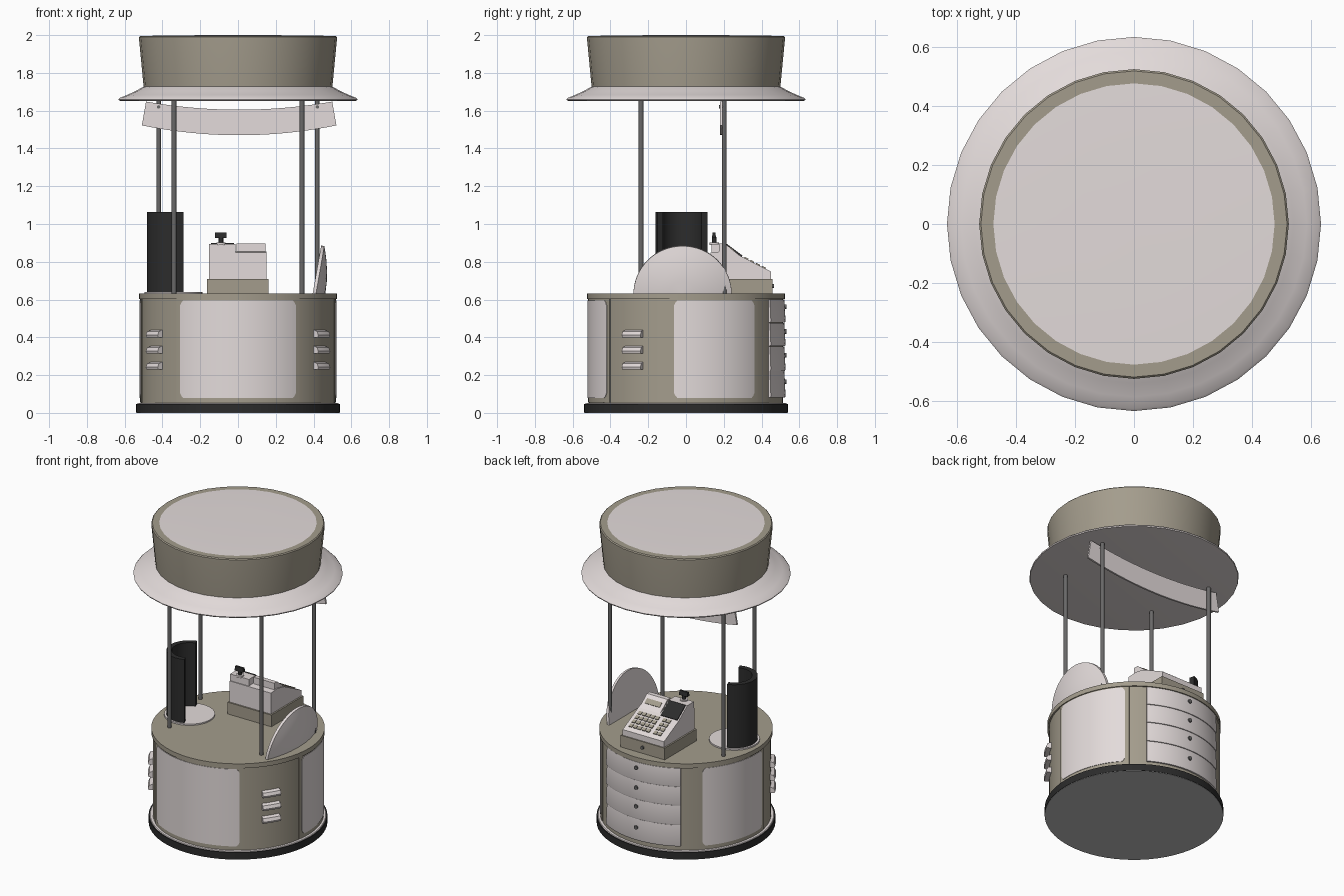
import bpy, bmesh, math
from mathutils import Vector, Matrix

if "Cube" in bpy.data.objects:
    bpy.data.objects.remove(bpy.data.objects["Cube"])

def mat(name, r, g, b):
    m = bpy.data.materials.new(name)
    m.diffuse_color = (r, g, b, 1)
    m.use_nodes = True
    m.node_tree.nodes["Principled BSDF"].inputs["Base Color"].default_value = m.diffuse_color
    return m

LIGHT = mat("pale_grey", 0.77, 0.71, 0.705)
TAN = mat("warm_taupe", 0.37, 0.335, 0.265)
BLACK = mat("black", 0.025, 0.025, 0.025)
STEEL = mat("steel_grey", 0.14, 0.138, 0.138)
UNDER = mat("underside_grey", 0.52, 0.52, 0.52)

def make(name, verts, faces, m, angle=35):
    me = bpy.data.meshes.new(name)
    me.from_pydata([tuple(v) for v in verts], [], faces)
    bm = bmesh.new()
    bm.from_mesh(me)
    bmesh.ops.recalc_face_normals(bm, faces=bm.faces)
    bm.to_mesh(me)
    bm.free()
    me.materials.append(m)
    for p in me.polygons:
        p.use_smooth = True
    me.set_sharp_from_angle(angle=math.radians(angle))
    ob = bpy.data.objects.new(name, me)
    bpy.context.scene.collection.objects.link(ob)
    return ob

def lathe(name, profile, m, segs=64, centre=(0, 0)):
    """Solid of revolution from (radius, z) points, capped at both ends."""
    verts, faces, n = [], [], len(profile)
    for i in range(segs):
        a = 2 * math.pi * i / segs
        verts += [(centre[0] + r * math.cos(a), centre[1] + r * math.sin(a), z) for r, z in profile]
    for i in range(segs):
        j = (i + 1) % segs
        faces += [(i*n + k, j*n + k, j*n + k + 1, i*n + k + 1) for k in range(n - 1)]
    faces += [[i*n for i in range(segs)], [i*n + n - 1 for i in range(segs)]]
    return make(name, verts, faces, m)

def sweep(name, sections, m, angle=35):
    """Skin a list of equal closed sections and cap the ends."""
    n = len(sections[0])
    verts = [v for s in sections for v in s]
    faces = [(i*n + k, i*n + (k+1) % n, (i+1)*n + (k+1) % n, (i+1)*n + k)
             for i in range(len(sections) - 1) for k in range(n)]
    last = (len(sections) - 1) * n
    faces += [list(range(n)), [last + k for k in range(n)]]
    return make(name, verts, faces, m, angle)

def arc_block(name, a0, a1, profile, m, steps=14, centre=(0, 0), chamfer=0):
    """Sweep an (r, z) section round an arc in degrees; chamfer trims the corners."""
    angs = [a0 + (a1 - a0) * i / steps for i in range(steps + 1)]
    if chamfer:
        angs = [a0, a0 + 1, a0 + 2.2] + angs[1:-1] + [a1 - 2.2, a1 - 1, a1]
    mid = sum(z for r, z in profile) / len(profile)
    secs = []
    for i, a in enumerate(angs):
        e = min(i, len(angs) - 1 - i)
        c = chamfer * (1, 0.35, 0)[min(e, 2)]
        t = math.radians(a)
        secs.append([(centre[0] + r * math.cos(t), centre[1] + r * math.sin(t),
                      z - math.copysign(c, z - mid)) for r, z in profile])
    return sweep(name, secs, m)

def box(name, x0, x1, y0, y1, z0, z1, m):
    return sweep(name, [[(x, y0, z0), (x, y1, z0), (x, y1, z1), (x, y0, z1)] for x in (x0, x1)], m)

def rod(name, p0, p1, r, m, segs=16):
    p0, p1 = Vector(p0), Vector(p1)
    q = (p1 - p0).to_track_quat('Z', 'Y')
    ring = [q @ Vector((r * math.cos(2*math.pi*i/segs), r * math.sin(2*math.pi*i/segs), 0)) for i in range(segs)]
    return sweep(name, [[p + v for v in ring] for p in (p0, p1)], m)

# plinth, body and counter
lathe("plinth_underside", [(0.538, 0), (0.538, 0.003)], UNDER)
lathe("plinth", [(0.54, 0.002), (0.54, 0.048)], BLACK)
lathe("plinth_trim", [(0.535, 0.046), (0.53, 0.052)], LIGHT)
lathe("body", [(0.514, 0.05), (0.514, 0.605)], TAN)
lathe("counter_top", [(0.524, 0.602), (0.524, 0.632)], TAN)

# framed curved panels: front, right, left
for name, c, h in (("front", 270, 36), ("right", 18.5, 25.5), ("left", 161.5, 25.5)):
    arc_block(name + "_frame", c - h - 2.8, c + h + 2.8,
              [(0.5, 0.055), (0.518, 0.055), (0.518, 0.602), (0.5, 0.602)], TAN, 28)
    arc_block(name + "_panel", c - h, c + h,
              [(0.5, 0.08), (0.521, 0.08), (0.521, 0.595), (0.5, 0.595)], LIGHT, 28, chamfer=0.025)

# louvre hoods on both front corners
for side, c in (("right", -32.5), ("left", 212.5)):
    for i, z in enumerate((0.42, 0.335, 0.25)):
        arc_block(f"{side}_louvre_{i}", c - 6.2, c + 6.2,
                  [(0.5, z - 0.022), (0.541, z - 0.02), (0.545, z - 0.008), (0.536, z + 0.012), (0.5, z + 0.023)],
                  LIGHT, steps=6)

# back drawers, each leaning out slightly at the bottom
edges = (0.08, 0.222, 0.352, 0.477, 0.6)
for i in range(4):
    z0, z1 = edges[i] + 0.001, edges[i + 1] - 0.001
    arc_block(f"drawer_{i}", 58.5, 121.5, [(0.5, z0), (0.524, z0), (0.527, z0 + 0.008), (0.521, z1), (0.5, z1)],
              LIGHT, 28)
    zk = (0.165, 0.305, 0.43, 0.562)[i]
    rod(f"drawer_knob_{i}", (0, 0.51, zk), (0, 0.531, zk), 0.013, STEEL)

# roof posts
for s, n in ((-1, "left"), (1, "right")):
    for x, y, f in ((0.339, -0.238, "front"), (0.419, 0.203, "back")):
        rod(f"{f}_{n}_post", (s * x, y, 0.62), (s * x, y, 1.67), 0.0125, STEEL)

# round roof: flared brim, drum and cap
lathe("roof_brim", [(0.622, 1.652), (0.63, 1.653), (0.633, 1.66), (0.625, 1.668), (0.585, 1.684),
                    (0.54, 1.705), (0.505, 1.725), (0.49, 1.73)], LIGHT, 32)
lathe("roof_drum", [(0.499, 1.718), (0.524, 1.98), (0.524, 1.99), (0.518, 1.996)], TAN, 32)
lathe("roof_cap", [(0.515, 1.985), (0.514, 1.995), (0.4, 1.998), (0.2, 1.9995), (0.02, 2.0)], LIGHT, 32)

# sagging sign board with bolts
secs = []
for i in range(21):
    u = i / 10 - 1
    top, bot = 1.605 + 0.043 * u * u, 1.47 + 0.052 * u * u
    secs.append([(0.006 + 0.493 * u, 0.18, top), (0.006 + 0.493 * u, 0.192, top),
                 (0.006 + 0.515 * u, 0.192, bot), (0.006 + 0.515 * u, 0.18, bot)])
sweep("sign_board", secs, LIGHT)
for s in (-1, 1):
    rod(f"sign_bolt_{s}", (s * 0.42, 0.175, 1.62), (s * 0.42, 0.2, 1.62), 0.009, STEEL)

# half-round domed shield on the right of the counter
C, Y = Vector((0.395, -0.018, 0.63)), Vector((0, 1, 0))
T = Vector((0.046, 0, 0.26)).normalized()
N = Vector((T.z, 0, -T.x))
R = 0.26
rows = [(0.001, 0), (R, 0), (R, 0.017)] + [(R * k, 0.017 + 0.05 * (1 - k * k)) for k in (0.85, 0.7, 0.5, 0.3, 0.004)]
sweep("domed_shield", [[C + Y * r * math.cos(a) + T * r * math.sin(a) + N * d for r, d in rows]
                       for a in (math.pi * i / 32 for i in range(33))], LIGHT)

# half-cylinder screen on a round foot at the left
SC = (-0.342, -0.022)
lathe("screen_foot", [(0.153, 0.63), (0.153, 0.641)], LIGHT, 48, SC)
arc_block("curved_screen", 106, 292, [(0.107, 0.64), (0.14, 0.64), (0.14, 1.063), (0.107, 1.063)], BLACK, 28, SC)

# cash register: drawer base, sloped body, raised blocks
box("till_base", -0.163, 0.162, 0.12, 0.457, 0.63, 0.71, TAN)
rod("till_lock", (0, 0.45, 0.672), (0, 0.466, 0.672), 0.011, STEEL)
def till(name, x0, x1, pts, m=LIGHT):
    sweep(name, [[(x, y, z) for y, z in pts] for x in (x0, x1)], m, 15)
till("till_body", -0.153, 0.152, [(0.13, 0.71), (0.45, 0.71), (0.45, 0.748), (0.27, 0.84), (0.2, 0.855), (0.13, 0.85)])
till("till_printer", -0.153, -0.014, [(0.135, 0.84), (0.135, 0.895), (0.205, 0.895), (0.3, 0.824)])
till("till_display_hood", -0.008, 0.145, [(0.175, 0.84), (0.175, 0.897), (0.205, 0.897), (0.285, 0.832)])

def plate(name, x, y, z, tilt, w, d, h, m):
    M = Matrix.Translation((x, y, z)) @ Matrix.Rotation(-tilt, 4, 'X')
    sweep(name, [[M @ Vector((sx * w / 2, a * d / 2, b * h)) for a, b in ((-1, -1), (1, -1), (1, 1), (-1, 1))]
                 for sx in (-1, 1)], m)
slope = math.atan2(0.071, 0.095)
plate("printer_screen", -0.083, 0.251, 0.861, slope, 0.122, 0.11, 0.006, BLACK)
plate("number_display", 0.07, 0.242, 0.867, 0.68, 0.11, 0.035, 0.004, TAN)
tilt = math.atan2(0.092, 0.18)
for row in range(4):
    for col in range(7):
        y = 0.318 + row * 0.031
        x = 0.115 - col * 0.032 - (0.02 if col > 4 else 0)
        plate(f"key_{row}_{col}", x, y, 0.84 - (y - 0.27) * 0.511, tilt, 0.023, 0.023, 0.006, TAN)

# small customer display on a stalk
rod("stalk_foot", (-0.09, 0.15, 0.89), (-0.09, 0.15, 0.903), 0.025, LIGHT)
rod("stalk", (-0.09, 0.15, 0.9), (-0.09, 0.15, 0.93), 0.012, BLACK)
till("customer_display", -0.121, -0.06, [(0.137, 0.926), (0.16, 0.926), (0.155, 0.954), (0.141, 0.954)], BLACK)
